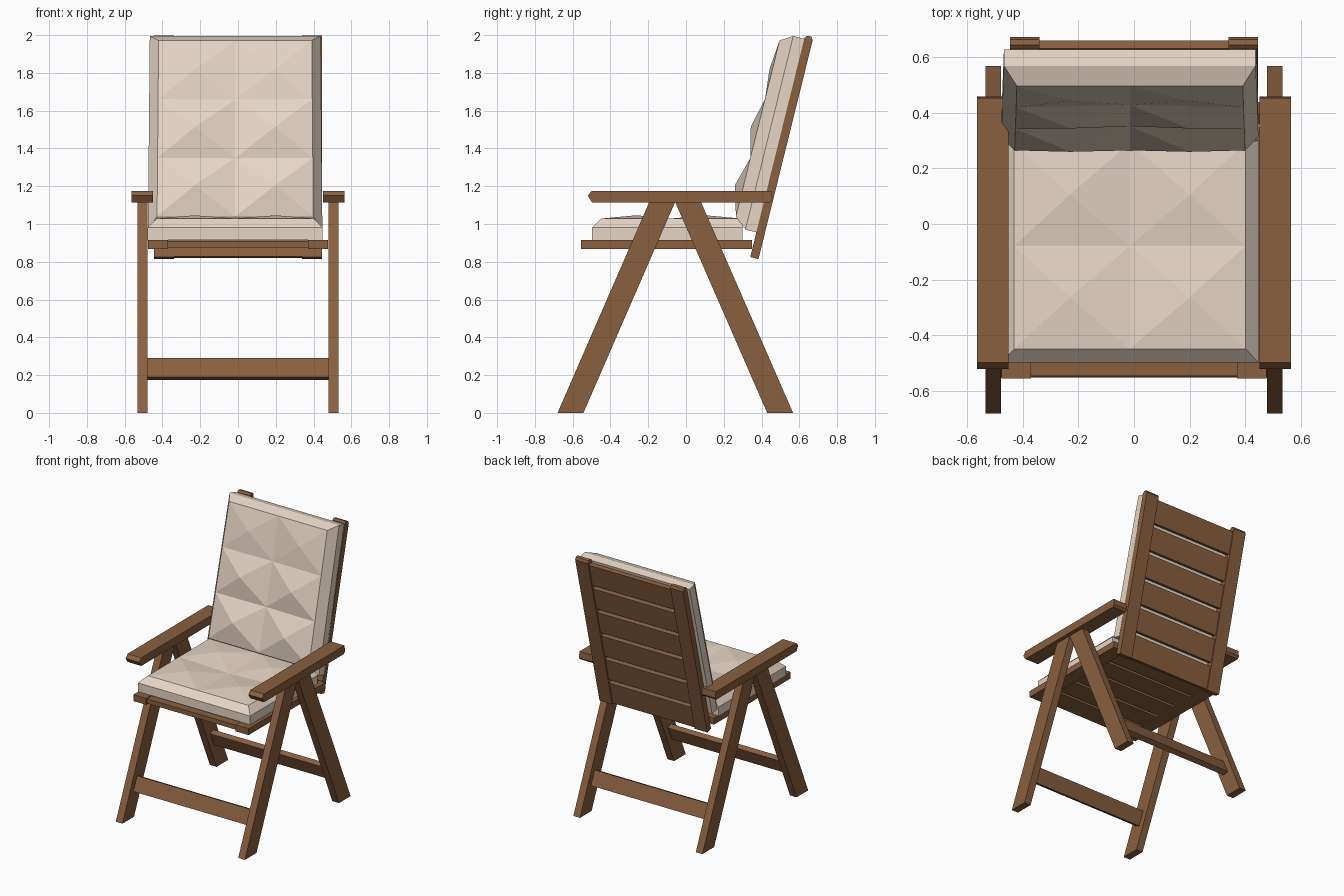
import bpy, bmesh
from mathutils import Vector

if "Cube" in bpy.data.objects:
    bpy.data.objects.remove(bpy.data.objects["Cube"])


def material(name, rgb):
    m = bpy.data.materials.new(name)
    m.diffuse_color = (*rgb, 1)
    m.use_nodes = True
    m.node_tree.nodes["Principled BSDF"].inputs["Base Color"].default_value = m.diffuse_color
    return m


WOOD = material("wood", (0.25, 0.115, 0.05))
FABRIC = material("fabric", (0.79, 0.67, 0.56))


def finish(name, bm, mat, mirror=False):
    bmesh.ops.recalc_face_normals(bm, faces=bm.faces[:])
    me = bpy.data.meshes.new(name)
    bm.to_mesh(me)
    bm.free()
    me.materials.append(mat)
    ob = bpy.data.objects.new(name, me)
    bpy.context.collection.objects.link(ob)
    if mirror:
        ob.modifiers.new("mirror", 'MIRROR')
    return ob


def prism(name, profile, x0, x1, mirror=False):
    """Extrude a (y, z) profile from x0 to x1."""
    bm = bmesh.new()
    face = bm.faces.new([bm.verts.new((x0, y, z)) for y, z in profile])
    new = bmesh.ops.extrude_face_region(bm, geom=[face])["geom"]
    bmesh.ops.translate(bm, vec=(x1 - x0, 0, 0),
                        verts=[g for g in new if isinstance(g, bmesh.types.BMVert)])
    return finish(name, bm, WOOD, mirror)


def rect(y0, y1, z0, z1):
    return [(y0, z0), (y1, z0), (y1, z1), (y0, z1)]


def tilted(v, w):
    """Backrest frame: v runs up the back, w points out of its front."""
    return (0.34 + 0.2405 * v - 0.971 * w, 0.825 + 0.971 * v + 0.2405 * w)


# Crossed legs and their stretchers
LEGS = [("front", -0.68, -0.195), ("back", 0.43, -0.057)]
for label, foot, top in LEGS:
    prism(label + "_legs",
          [(foot, 0), (foot + 0.137, 0), (top + 0.137, 1.115), (top, 1.115)],
          0.478, 0.533, True)
    d = Vector((top - foot, 1.115)).normalized()
    n = Vector((d.y, -d.x))
    c = Vector((foot + 0.0685, 0)) + d * (0.233 / d.y)
    prism(label + "_stretcher",
          [tuple(c + d * a + n * b) for a, b in
           [(-0.055, -0.02), (0.055, -0.02), (0.055, 0.02), (-0.055, 0.02)]],
          -0.48, 0.48)

# Armrests with pointed ends
prism("armrests", [(-0.52, 1.15), (-0.498, 1.115), (0.445, 1.115), (0.458, 1.13),
                   (0.452, 1.176), (-0.498, 1.176)], 0.45, 0.563, True)

# Seat frame and slats
prism("seat_rails", rect(-0.555, 0.35, 0.868, 0.916), 0.37, 0.476, True)
for i in range(5):
    y = -0.545 + i * 0.179
    prism(f"seat_slat_{i + 1}", rect(y, y + 0.157, 0.875, 0.909), -0.37, 0.37)

# Tilted backrest stiles and slats
prism("back_stiles", [tilted(v, w) for v, w in
                      [(0, 0), (1.195, 0), (1.21, -0.012), (1.21, -0.033),
                       (1.195, -0.045), (0, -0.045)]], 0.34, 0.445, True)
for i in range(6):
    v = 0.005 + i * 0.2
    prism(f"back_slat_{i + 1}",
          [tilted(a, b) for a, b in rect(v, v + 0.17, -0.037, -0.007)], -0.34, 0.34)


def cushion(name, place, outer, inner, side_h, edge_h, dimple_h, puffs, lean=0.0):
    """Tufted pad: walls, a bevelled rim, and a pyramid on every tuft cell."""
    bm = bmesh.new()
    rows, cx = len(puffs), -0.015

    def vert(x, v, w):
        y, z = place(v, w)
        return bm.verts.new((cx + x * (1 - lean * v), y, z))

    grid = []
    for j in range(rows + 1):
        v = inner[0] + (inner[1] - inner[0]) * j / rows
        grid.append([vert(x, v, dimple_h if x == 0 and 0 < j < rows else edge_h)
                     for x in (-0.415, 0, 0.415)])
    for j in range(rows):
        for i in range(2):
            v = inner[0] + (inner[1] - inner[0]) * (j + 0.5) / rows
            peak = vert((i - 0.5) * 0.43, v, puffs[j])
            q = [grid[j][i], grid[j][i + 1], grid[j + 1][i + 1], grid[j + 1][i]]
            for k in range(4):
                bm.faces.new((q[k], q[(k + 1) % 4], peak))

    # Rim loop, repeated outward for the side wall and the base
    loop = [(0, i) for i in range(3)] + [(j, 2) for j in range(1, rows + 1)]
    loop += [(rows, 1), (rows, 0)] + [(j, 0) for j in range(rows - 1, 0, -1)]
    ring = [grid[j][i] for j, i in loop]
    for h in (side_h, 0):
        nxt = [vert((i - 1) * 0.463, outer[0] + (outer[1] - outer[0]) * j / rows, h)
               for j, i in loop]
        for k in range(len(ring)):
            m = (k + 1) % len(ring)
            bm.faces.new((ring[k], ring[m], nxt[m], nxt[k]))
        ring = nxt
    bm.faces.new(ring)
    finish(name, bm, FABRIC)


# Cushions
cushion("seat_cushion", lambda v, w: (v, 0.916 + w), (-0.497, 0.30), (-0.448, 0.29),
        0.065, 0.113, 0.098, (0.13, 0.13))
cushion("back_cushion", tilted, (0.135, 1.19), (0.19, 1.15),
        0.06, 0.125, 0.115, (0.17, 0.163, 0.14), 0.02)
